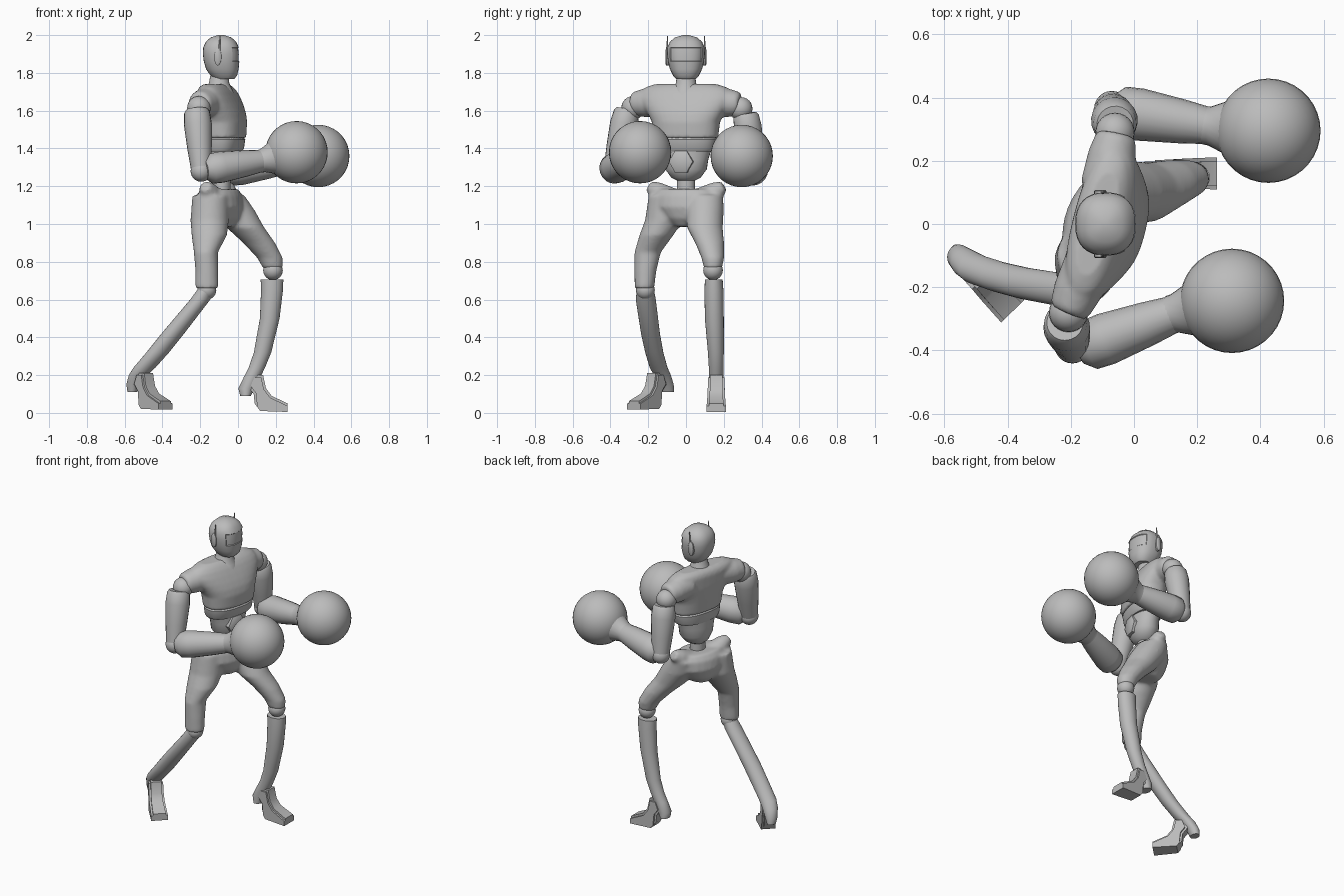
import bpy, bmesh, math
from mathutils import Vector, Matrix

cube = bpy.data.objects.get("Cube")
if cube:
    bpy.data.objects.remove(cube, do_unlink=True)

grey = bpy.data.materials.new("plain grey")
grey.use_nodes = True
grey.diffuse_color = (0.5, 0.5, 0.5, 1)
grey.node_tree.nodes["Principled BSDF"].inputs["Base Color"].default_value = (0.5, 0.5, 0.5, 1)


def finish(name, bm, angle=40):
    bmesh.ops.recalc_face_normals(bm, faces=bm.faces)
    mesh = bpy.data.meshes.new(name)
    bm.to_mesh(mesh)
    bm.free()
    mesh.materials.append(grey)
    obj = bpy.data.objects.new(name, mesh)
    bpy.context.collection.objects.link(obj)
    bpy.ops.object.select_all(action='DESELECT')
    bpy.context.view_layer.objects.active = obj
    obj.select_set(True)
    bpy.ops.object.shade_smooth_by_angle(angle=math.radians(angle))
    return obj


def skin(bm, rings, turn, sides=24, power=2):
    """Join rings (x, y, z, radius_a, radius_b) into a closed body."""
    loops = []
    for x, y, z, ra, rb in rings:
        loop = []
        for i in range(sides):
            a = math.tau * i / sides
            c, s = math.cos(a), math.sin(a)
            local = Vector((math.copysign(abs(c) ** (2 / power), c) * ra,
                            math.copysign(abs(s) ** (2 / power), s) * rb, 0))
            loop.append(bm.verts.new(Vector((x, y, z)) + turn @ local))
        loops.append(loop)
    for low, high in zip(loops, loops[1:]):
        for i in range(sides):
            j = (i + 1) % sides
            bm.faces.new((low[i], low[j], high[j], high[i]))
    bm.faces.new(loops[0])
    bm.faces.new(loops[-1])
    return bm


def yawed(degrees):
    return Matrix.Rotation(math.radians(degrees), 3, 'Z')


def body(name, rings, yaw=0, sides=24, power=2):
    return finish(name, skin(bmesh.new(), rings, yawed(yaw), sides, power))


def along(start, end, stations):
    """Round rings along a straight line; stations are (fraction, radius)."""
    a, b = Vector(start), Vector(end)
    turn = (b - a).to_track_quat('Z', 'Y').to_matrix()
    return [(*a.lerp(b, t), r, r) for t, r in stations], turn


def tube(name, start, end, stations, sides=20):
    return finish(name, skin(bmesh.new(), *along(start, end, stations), sides))


def ball(name, centre, radius, segments=24):
    bm = bmesh.new()
    bmesh.ops.create_uvsphere(bm, u_segments=segments, v_segments=segments // 2, radius=radius)
    bmesh.ops.translate(bm, vec=centre, verts=bm.verts)
    return finish(name, bm)


def foot(name, ankle, yaw):
    """Side outline from ankle to toe, widening towards the toe."""
    outline = [(-.035, .14), (-.005, .1), (0, .05), (.03, .01), (.175, .005), (.175, .05),
               (.09, .09), (.06, .13), (.045, .2), (-.01, .2)]
    bm = bmesh.new()
    sides = []
    for s in (-1, 1):
        sides.append([bm.verts.new((x, s * (.042 + .06 * max(0, min(x, .15))), z)) for x, z in outline])
        bm.faces.new(sides[-1])
    n = len(outline)
    for i in range(n):
        j = (i + 1) % n
        bm.faces.new((sides[0][i], sides[0][j], sides[1][j], sides[1][i]))
    bmesh.ops.recalc_face_normals(bm, faces=bm.faces)
    rims = [e for e in bm.edges if (e.verts[0].co.y > 0) == (e.verts[1].co.y > 0)
            and min(v.co.z for v in e.verts) > .04]
    bmesh.ops.bevel(bm, geom=rims, offset=.012, segments=2, affect='EDGES')
    place = Matrix.Translation(ankle) @ Matrix.Rotation(math.radians(yaw), 4, 'Z')
    bmesh.ops.transform(bm, matrix=place, verts=bm.verts)
    return finish(name, bm)


def blend(obj, voxel, rounds):
    """Fuse overlapping bodies of one part into a continuous smooth surface."""
    fuse = obj.modifiers.new("fuse", 'REMESH')
    fuse.mode, fuse.voxel_size, fuse.use_smooth_shade = 'VOXEL', voxel, True
    soften = obj.modifiers.new("soften", 'SMOOTH')
    soften.factor, soften.iterations = .5, rounds


# Head with a shallow recessed visor
bm = skin(bmesh.new(), [(-.072, 0, 1.768, .052, .052), (-.075, 0, 1.785, .07, .068), (-.083, 0, 1.82, .086, .085),
                        (-.087, 0, 1.86, .094, .095), (-.089, 0, 1.9, .097, .1), (-.09, 0, 1.935, .094, .098),
                        (-.09, 0, 1.965, .08, .085), (-.09, 0, 1.988, .054, .058),
                        (-.09, 0, 2, .015, .015)], yawed(0), 32, 2.4)
bmesh.ops.recalc_face_normals(bm, faces=bm.faces)
visor = [f for f in bm.faces if f.normal.x > .6 and 1.85 < f.calc_center_median().z < 1.94]
bmesh.ops.inset_region(bm, faces=visor, thickness=.003, depth=-.004)
finish("head", bm, 35)
body("neck", [(-.1, 0, 1.68, .085, .085), (-.1, 0, 1.71, .072, .075), (-.1, 0, 1.745, .054, .054),
              (-.098, 0, 1.8, .046, .046)])

# Ear pods and antennas
for side, s in (("right", -1), ("left", 1)):
    pod = tube(side + "_ear_pod", (-.107, s * .088, 1.885), (-.107, s * .108, 1.885),
               [(0, .046), (.8, .046), (1, .038)], 16)
    for v in pod.data.vertices:
        v.co.x = -.107 + (v.co.x + .107) * .42
    tube(side + "_antenna", (-.1, s * .1, 1.9), (-.095, s * .098, 1.995), [(0, .008), (1, .002)], 8)

# Torso, twisted towards the right: rib band, then the chest fused with the shoulder caps
TWIST = -14
body("rib_band", [(-.075, 0, 1.385, .088, .15), (-.072, 0, 1.4, .095, .16), (-.07, 0, 1.447, .1, .167),
                  (-.07, 0, 1.45, .096, .163), (-.07, 0, 1.47, .09, .155)], TWIST, 36, 2.4)
bm = skin(bmesh.new(), [(-.07, 0, 1.455, .104, .172), (-.073, 0, 1.54, .112, .182), (-.08, 0, 1.585, .11, .205),
                        (-.09, 0, 1.625, .104, .23), (-.1, 0, 1.665, .094, .25), (-.11, 0, 1.7, .084, .245),
                        (-.115, 0, 1.724, .07, .22), (-.115, 0, 1.74, .05, .17)], yawed(TWIST), 36, 2.4)
cap = [(0, .08), (.6, .076), (.9, .066), (1, .055)]
skin(bm, *along((-.14, -.12, 1.65), (-.208, -.28, 1.635), cap))
skin(bm, *along((-.09, .12, 1.65), (-.055, .285, 1.635), cap))
blend(finish("chest", bm), .01, 4)
body("abdomen", [(-.085, 0, 1.15, .045, .05), (-.085, 0, 1.23, .045, .048), (-.08, 0, 1.245, .065, .078),
                 (-.075, 0, 1.29, .085, .112), (-.075, 0, 1.34, .085, .12), (-.075, 0, 1.4, .085, .14)], TWIST)
tube("belly_plate", (-.02, -.02, 1.33), (.02, -.03, 1.33), [(0, .068), (.8, .065), (1, .05)], 6)

# Hips and thighs blended into one skin: the right leg trails, the left one leads
bm = skin(bmesh.new(), [(-.1, 0, .985, .07, .06), (-.1, 0, 1.03, .105, .12), (-.1, 0, 1.09, .122, .18),
                        (-.1, 0, 1.15, .112, .185), (-.095, 0, 1.185, .09, .16)], yawed(-18))
skin(bm, [(-.165, -.22, .66, .062, .052), (-.165, -.215, .75, .061, .058),
          (-.17, -.203, .85, .064, .07), (-.152, -.157, .94, .094, .09),
          (-.15, -.115, 1.02, .102, .102), (-.145, -.1, 1.15, .097, .098)], yawed(0))
skin(bm, [(.185, .143, .765, .053, .048), (.17, .142, .82, .068, .06), (.112, .125, .9, .085, .077),
          (.04, .1, .98, .1, .095), (-.02, .1, 1.07, .11, .1), (-.06, .1, 1.155, .092, .097)], yawed(0))
crest = [(0, .07), (.7, .05), (1, .03)]
skin(bm, *along((-.125, -.07, 1.12), (-.175, -.195, 1.2), crest))
skin(bm, *along((-.08, .07, 1.12), (-.045, .2, 1.2), crest))
blend(finish("hips_and_thighs", bm), .01, 8)

# Shins run down into the raised heels
body("right_shin", [(-.56, -.098, .11, .025, .034), (-.553, -.105, .15, .038, .04), (-.528, -.125, .2, .05, .045),
                    (-.495, -.145, .24, .058, .047), (-.425, -.168, .32, .06, .048),
                    (-.345, -.188, .42, .06, .05), (-.2, -.213, .6, .053, .053), (-.168, -.215, .655, .045, .045)])
body("left_shin", [(.04, .16, .09, .028, .038), (.045, .16, .13, .043, .038), (.075, .16, .19, .044, .038),
                   (.1, .16, .24, .043, .039), (.13, .158, .32, .046, .042), (.168, .15, .5, .052, .05),
                   (.18, .148, .65, .058, .05), (.18, .147, .705, .06, .047)])
ball("right_knee", (-.165, -.215, .65), .05)
ball("left_knee", (.185, .143, .755), .052)
foot("right_foot", (-.505, -.15, .012), -46)
foot("left_foot", (.088, .16, 0), 0)

# Arms with round gloves: shoulder, arm top, elbow, forearm start, wrist, glove centre
arms = {
    "right": [(-.207, -.28, 1.615), (-.217, -.315, 1.59), (-.195, -.385, 1.28),
              (-.16, -.39, 1.29), (.13, -.283, 1.335), (.31, -.243, 1.38)],
    "left": [(-.06, .29, 1.61), (-.06, .318, 1.57), (-.07, .365, 1.275),
             (-.055, .358, 1.28), (.24, .31, 1.32), (.425, .295, 1.36)],
}
for side, (shoulder, top, elbow, start, wrist, glove) in arms.items():
    ball(side + "_shoulder", shoulder, .062)
    tube(side + "_upper_arm", top, elbow, [(-.05, .058), (0, .068), (.2, .074), (.6, .065), (1, .052)])
    ball(side + "_elbow", elbow, .056)
    tube(side + "_forearm", start, wrist, [(-.05, .05), (.06, .08), (.25, .083), (.7, .07), (1, .058)])
    tube(side + "_glove_cuff", wrist, glove, [(-.1, .06), (0, .062), (.25, .082), (.5, .11)])
    ball(side + "_glove", glove, .165, 36)
